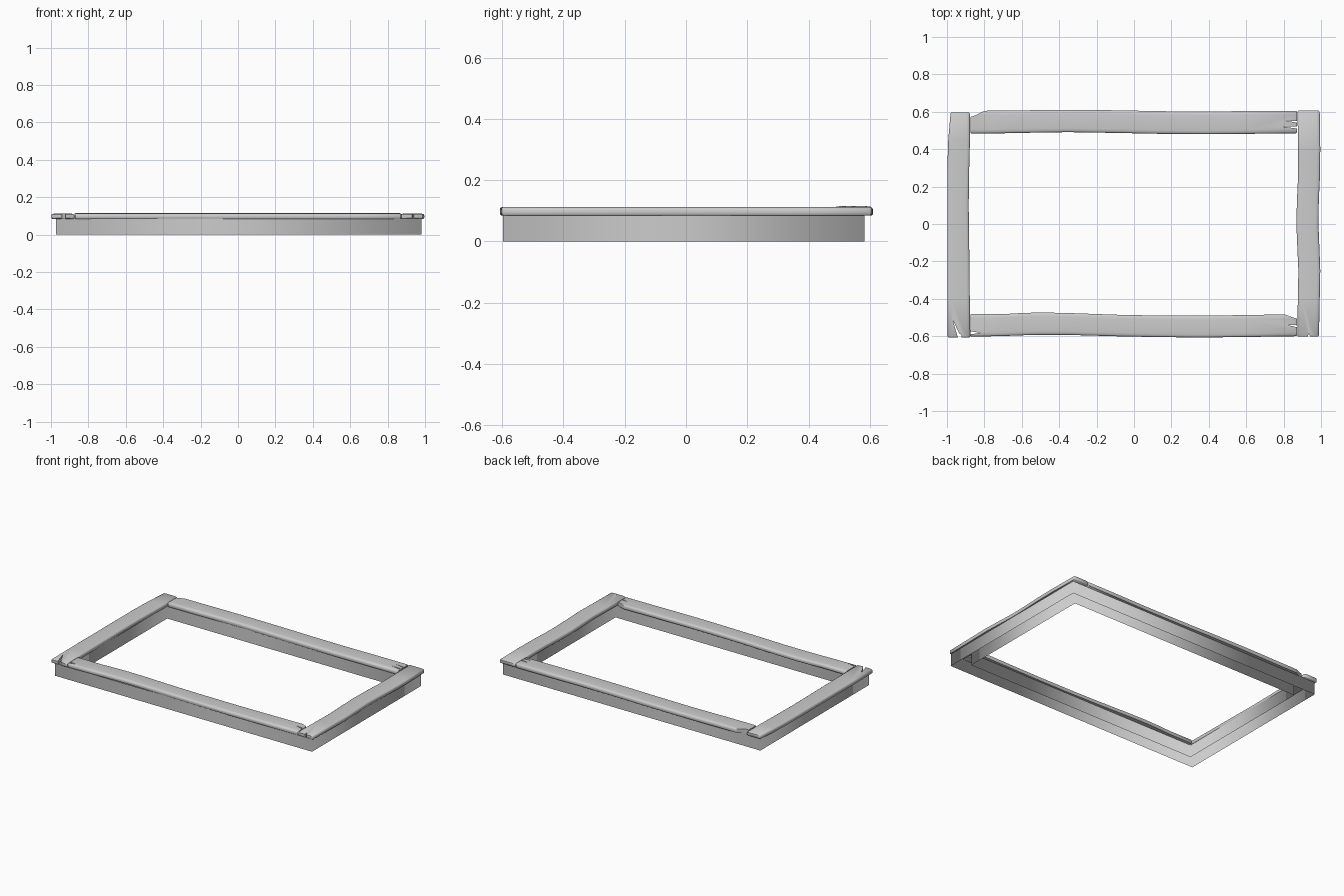
import bpy, bmesh

if "Cube" in bpy.data.objects:
    bpy.data.objects.remove(bpy.data.objects["Cube"])

Z0 = 0.085  # underside of the planks


def new_object(name, bm, recalc=True):
    if recalc:
        bmesh.ops.recalc_face_normals(bm, faces=bm.faces)
    mesh = bpy.data.meshes.new(name)
    bm.to_mesh(mesh)
    bm.free()
    ob = bpy.data.objects.new(name, mesh)
    bpy.context.collection.objects.link(ob)
    return ob


# base frame: an outer and an inner band of walls, open above and below
def base_frame(x0, x1, y0, y1, t, h):
    bm = bmesh.new()
    for inset in (0, t):
        a, b, c, d = x0 + inset, x1 - inset, y0 + inset, y1 - inset
        corners = ((a, c), (b, c), (b, d), (a, d))
        lo, hi = [[bm.verts.new((x, y, z)) for x, y in corners] for z in (0, h)]
        for i in range(4):
            j = (i + 1) % 4
            quad = (lo[i], lo[j], hi[j], hi[i])
            bm.faces.new(quad[::-1] if inset else quad).smooth = True
    return new_object("base_frame", bm, recalc=False)


# rounded plank section: (fraction across, fraction of height)
SECTION = [(0.03, 0), (0.97, 0), (0.992, 0.12), (1, 0.32), (1, 0.62), (0.978, 0.82),
           (0.93, 0.94), (0.83, 1), (0.17, 1), (0.07, 0.94), (0.022, 0.82), (0, 0.62),
           (0, 0.32), (0.008, 0.12)]


def plank(name, stations, height, along_x, cracks):
    """Loft through stations (position, low edge, high edge), then cut wedge cracks."""
    s0, s1 = stations[0], stations[-1]
    e, k = 0.006, 0.006
    rings = [(s0[0], s0[1] + k, s0[2] - k, 0.004), (s0[0] + e, s0[1], s0[2], 0)]
    rings += [(*s, 0) for s in stations[1:-1]]
    rings += [(s1[0] - e, s1[1], s1[2], 0), (s1[0], s1[1] + k, s1[2] - k, 0.004)]
    bm = bmesh.new()
    prev = None
    for p, lo, hi, dz in rings:
        ring = []
        for u, v in SECTION:
            w, z = lo + u * (hi - lo), Z0 + dz + v * (height - 2 * dz)
            ring.append(bm.verts.new((p, w, z) if along_x else (w, p, z)))
        n = len(ring)
        if prev:
            for i in range(n):
                j = (i + 1) % n
                bm.faces.new((prev[i], prev[j], ring[j], ring[i]))
        else:
            bm.faces.new(ring)
        prev = ring
    bm.faces.new(prev)
    ob = new_object(name, bm)

    for tri in cracks:
        cb = bmesh.new()
        lo = [cb.verts.new((x, y, 0.05)) for x, y in tri]
        hi = [cb.verts.new((x, y, 0.16)) for x, y in tri]
        cb.faces.new(lo)
        cb.faces.new(hi)
        for i in range(len(tri)):
            j = (i + 1) % len(tri)
            cb.faces.new((lo[i], lo[j], hi[j], hi[i]))
        cutter = new_object("crack_cutter", cb)
        cutter.hide_render = True
        mod = ob.modifiers.new("crack", 'BOOLEAN')
        mod.operation, mod.solver, mod.object = 'DIFFERENCE', 'EXACT', cutter
        bpy.context.view_layer.objects.active = ob
        bpy.ops.object.modifier_apply(modifier=mod.name)
        bpy.data.objects.remove(cutter)

    bpy.ops.object.select_all(action='DESELECT')
    ob.select_set(True)
    bpy.context.view_layer.objects.active = ob
    bpy.ops.object.shade_smooth_by_angle(angle=0.8)
    return ob


base_frame(-0.972, 0.98, -0.597, 0.582, 0.09, Z0 + 0.002)

# front plank
plank("front_plank",
      [(-0.875, -0.602, -0.481), (-0.7, -0.599, -0.482), (-0.6, -0.595, -0.476),
       (-0.5, -0.593, -0.473), (-0.35, -0.593, -0.476), (-0.1, -0.6, -0.485),
       (0.1, -0.604, -0.489), (0.35, -0.607, -0.49), (0.6, -0.604, -0.487), (0.872, -0.6, -0.482)],
      0.028, True,
      [[(-0.82, -0.582), (-0.89, -0.572), (-0.89, -0.592)],
       [(0.80, -0.482), (0.80, -0.46), (0.89, -0.46), (0.89, -0.513)],
       [(0.82, -0.54), (0.89, -0.542), (0.89, -0.556)]])

# back plank, slightly higher
plank("back_plank",
      [(-0.875, 0.484, 0.605), (-0.7, 0.485, 0.606), (-0.5, 0.489, 0.609),
       (-0.35, 0.491, 0.61), (-0.1, 0.487, 0.608), (0.15, 0.482, 0.603),
       (0.4, 0.48, 0.601), (0.6, 0.482, 0.604), (0.872, 0.485, 0.605)],
      0.03, True,
      [[(-0.795, 0.608), (-0.795, 0.63), (-0.89, 0.63), (-0.89, 0.568), (-0.85, 0.58)],
       [(0.81, 0.553), (0.89, 0.538), (0.89, 0.55)],
       [(0.80, 0.52), (0.89, 0.508), (0.89, 0.52)]])

# left plank
plank("left_plank",
      [(-0.606, -0.996, -0.875), (-0.4, -0.998, -0.878), (-0.2, -0.998, -0.88),
       (0.1, -0.998, -0.884), (0.3, -0.998, -0.881), (0.45, -0.993, -0.877), (0.597, -0.981, -0.878)],
      0.028, False,
      [[(-0.97, -0.51), (-0.938, -0.62), (-0.918, -0.62), (-0.924, -0.592), (-0.935, -0.585)]])

# right plank
plank("right_plank",
      [(-0.602, 0.873, 0.989), (-0.4, 0.876, 0.993), (-0.25, 0.879, 0.996),
       (-0.12, 0.873, 0.991), (0.0, 0.868, 0.986), (0.12, 0.871, 0.988),
       (0.25, 0.877, 0.994), (0.4, 0.878, 0.996), (0.606, 0.874, 0.993)],
      0.028, False,
      [[(0.935, -0.582), (0.925, -0.62), (0.948, -0.62)]])
